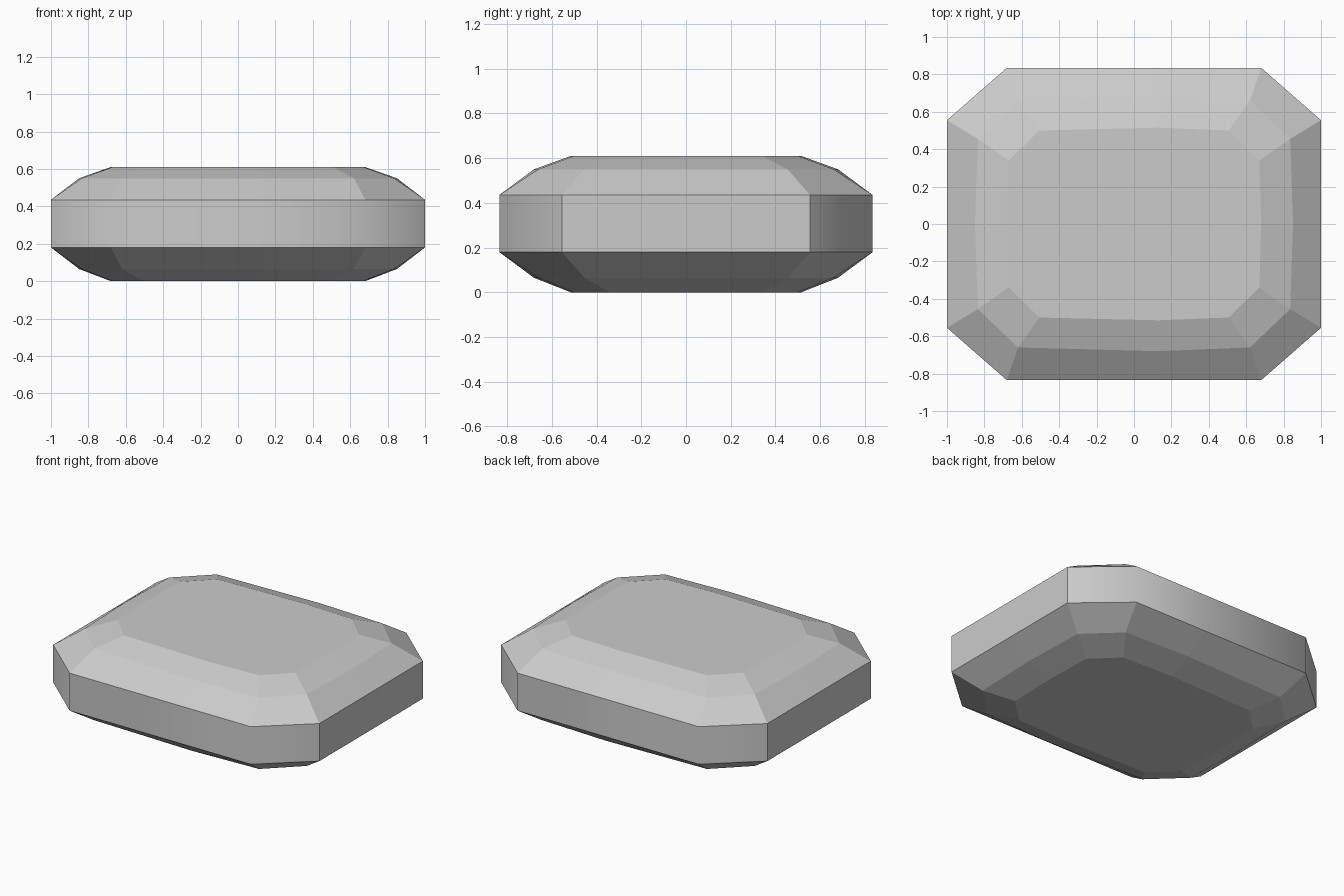
import bpy, bmesh, math

if "Cube" in bpy.data.objects:
    bpy.data.objects.remove(bpy.data.objects["Cube"])

# Half of each stacked ring: (z, long-side corner, short-side corner, mid bulge y, mid bulge x)
OUTER = ((0.68, 0.835), (1.0, 0.555), 0.835, 1.0)
SHOULDER = ((0.62, 0.66), (0.835, 0.455), 0.68, 0.85)
CAP = ((0.505, 0.50), (0.67, 0.34), 0.515, 0.68)
LEVELS = [(0.0, CAP), (0.065, SHOULDER), (0.18, OUTER),
          (0.435, OUTER), (0.55, SHOULDER), (0.61, CAP)]
MID_X = 0.13


def ring_points(spec):
    """Chamfered rectangle, anticlockwise, with a slight bulge mid-side."""
    (ax, ay), (bx, by), my, mx = spec
    return [(mx, 0), (bx, by), (ax, ay), (MID_X, my), (-ax, ay), (-bx, by),
            (-mx, 0), (-bx, -by), (-ax, -ay), (MID_X, -my), (ax, -ay), (bx, -by)]


bm = bmesh.new()
rings = [[bm.verts.new((x, y, z)) for x, y in ring_points(spec)]
         for z, spec in LEVELS]

# Side bands; only the upright middle band is smooth shaded
for level, (low, high) in enumerate(zip(rings, rings[1:])):
    n = len(low)
    for i in range(n):
        j = (i + 1) % n
        face = bm.faces.new((low[i], low[j], high[j], high[i]))
        face.smooth = level == 2

# Flat bottom and top
bm.faces.new(rings[0][::-1])
bm.faces.new(rings[-1])
bmesh.ops.recalc_face_normals(bm, faces=bm.faces)

# Keep the stronger corners crisp
for edge in bm.edges:
    smooth_sides = all(f.smooth for f in edge.link_faces)
    edge.smooth = smooth_sides and edge.calc_face_angle() < math.radians(45)

mesh = bpy.data.meshes.new("faceted_slab")
bm.to_mesh(mesh)
bm.free()
slab = bpy.data.objects.new("faceted_slab", mesh)
bpy.context.collection.objects.link(slab)
